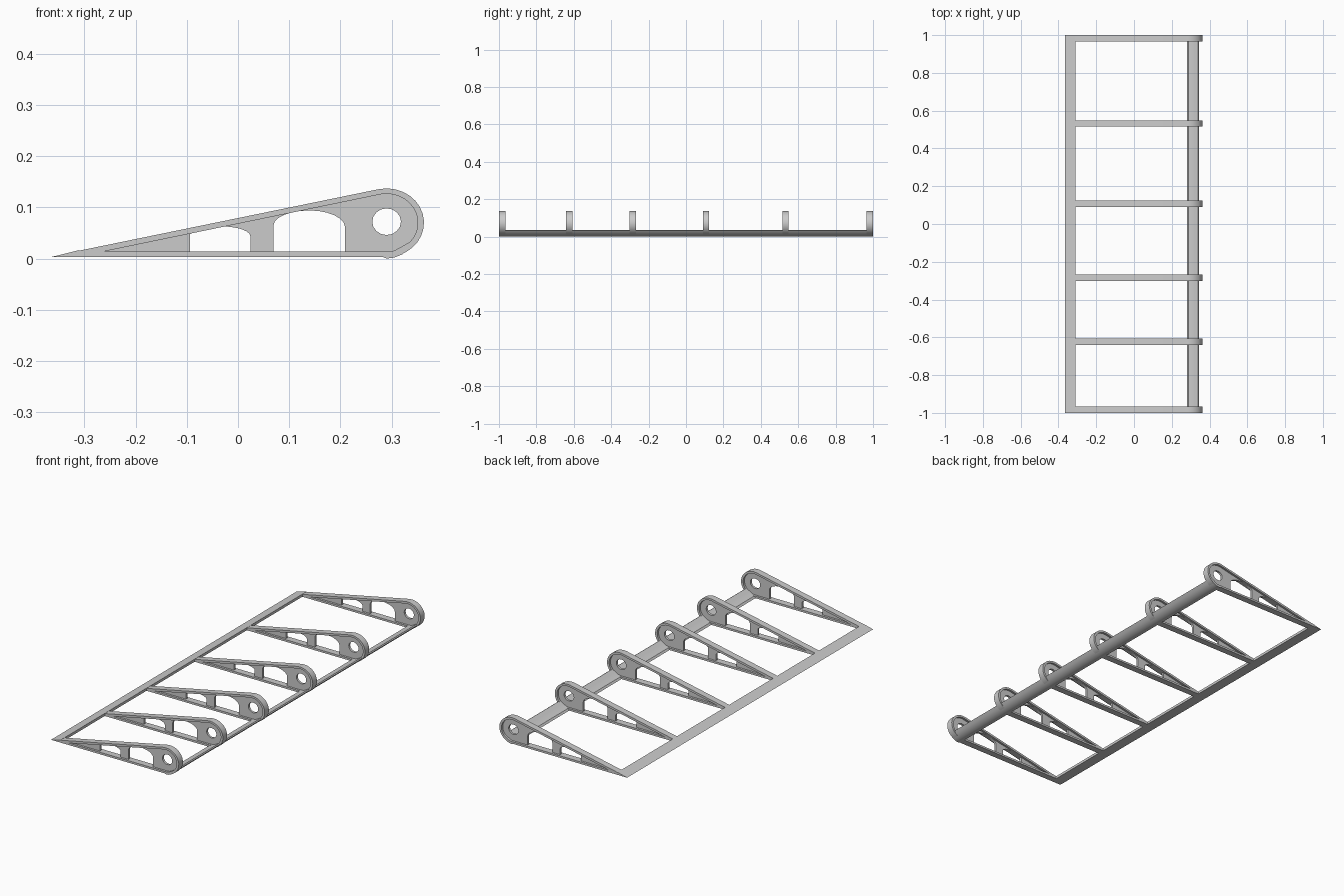
import bpy
import math
from math import sin, cos, pi, radians
from mathutils import Matrix

cube = bpy.data.objects.get("Cube")
if cube:
    bpy.data.objects.remove(cube, do_unlink=True)

# One plain grey for the whole frame
grey = bpy.data.materials.new("frame grey")
grey.use_nodes = True
GREY = (0.6, 0.6, 0.6, 1)
grey.diffuse_color = GREY
grey.node_tree.nodes["Principled BSDF"].inputs["Base Color"].default_value = GREY


def arc(cx, cz, rx, rz, start, end, steps):
    """Points along an elliptical arc, angles in degrees."""
    angles = [radians(start + (end - start) * i / steps) for i in range(steps + 1)]
    return [(cx + rx * cos(a), cz + rz * sin(a)) for a in angles]


def plate(name, loops, y, thickness):
    """Fill x-z outlines (later ones are holes) and extrude them along y."""
    curve = bpy.data.curves.new(name, "CURVE")
    curve.dimensions = "2D"
    curve.fill_mode = "BOTH"
    curve.extrude = thickness / 2
    for loop in loops:
        spline = curve.splines.new("POLY")
        spline.points.add(len(loop) - 1)
        for point, (x, z) in zip(spline.points, loop):
            point.co = (x, z, 0, 1)
        spline.use_cyclic_u = True
    temp = bpy.data.objects.new(name + " outline", curve)
    bpy.context.collection.objects.link(temp)
    graph = bpy.context.evaluated_depsgraph_get()
    mesh = bpy.data.meshes.new_from_object(temp.evaluated_get(graph))
    bpy.data.objects.remove(temp, do_unlink=True)
    mesh.transform(Matrix.Translation((0, y, 0)) @ Matrix.Rotation(pi / 2, 4, "X"))
    mesh.materials.clear()
    mesh.materials.append(grey)
    obj = bpy.data.objects.new(name, mesh)
    bpy.context.collection.objects.link(obj)
    bpy.ops.object.select_all(action="DESELECT")
    obj.select_set(True)
    bpy.context.view_layer.objects.active = obj
    bpy.ops.object.shade_smooth_by_angle(angle=radians(30))
    return obj


# Rib outlines: rim, recess and lightening holes
NOSE_X, NOSE_Z = 0.29, 0.07
outer = [(-0.365, 0.003), (-0.31, 0.0155)] + arc(NOSE_X, NOSE_Z, 0.073, 0.067, 101, -95, 16)
inner = [(-0.264, 0.0135)] + arc(NOSE_X, NOSE_Z, 0.061, 0.0565, 101, -90, 16)
web = [(-0.29, 0.011)] + arc(NOSE_X, NOSE_Z, 0.065, 0.06, 101, -90, 16)
spar_hole = arc(NOSE_X, 0.072, 0.028, 0.026, 0, 337.5, 15)


def arch(left, right, z_left, z_right, top):
    """Flat-bottomed window with a rounded top."""
    mid, half = (left + right) / 2, (right - left) / 2
    crown = arc(mid, z_right, half, top - z_right, 0, 90, 6)
    crown += arc(mid, z_left, half, top - z_left, 90, 180, 6)[1:]
    return [(left, 0.0135), (right, 0.0135)] + crown


rear_window = arch(-0.094, 0.024, 0.046, 0.044, 0.063)
front_window = arch(0.069, 0.209, 0.064, 0.061, 0.094)

# Six ribs, each a rim around a thinner web
for i, y in enumerate((-0.983, -0.624, -0.284, 0.107, 0.532, 0.983), 1):
    plate(f"rib_rim_{i}", [outer, inner], y, 0.034)
    plate(f"rib_web_{i}", [web, rear_window, front_window, spar_hole], y, 0.012)

# Trailing edge wedge
plate("trailing_edge", [[(-0.365, 0.003), (-0.31, 0.003), (-0.31, 0.0165)]], 0, 2)

# Curved lower leading edge strip
under = [(0.28, 0.004), (0.29, 0.0), (0.305, 0.002), (0.32, 0.008), (0.335, 0.019), (0.345, 0.032)]
upper = [(0.34, 0.035), (0.322, 0.025), (0.305, 0.0155), (0.288, 0.0125)]
plate("leading_edge", [under + upper], 0, 2)
